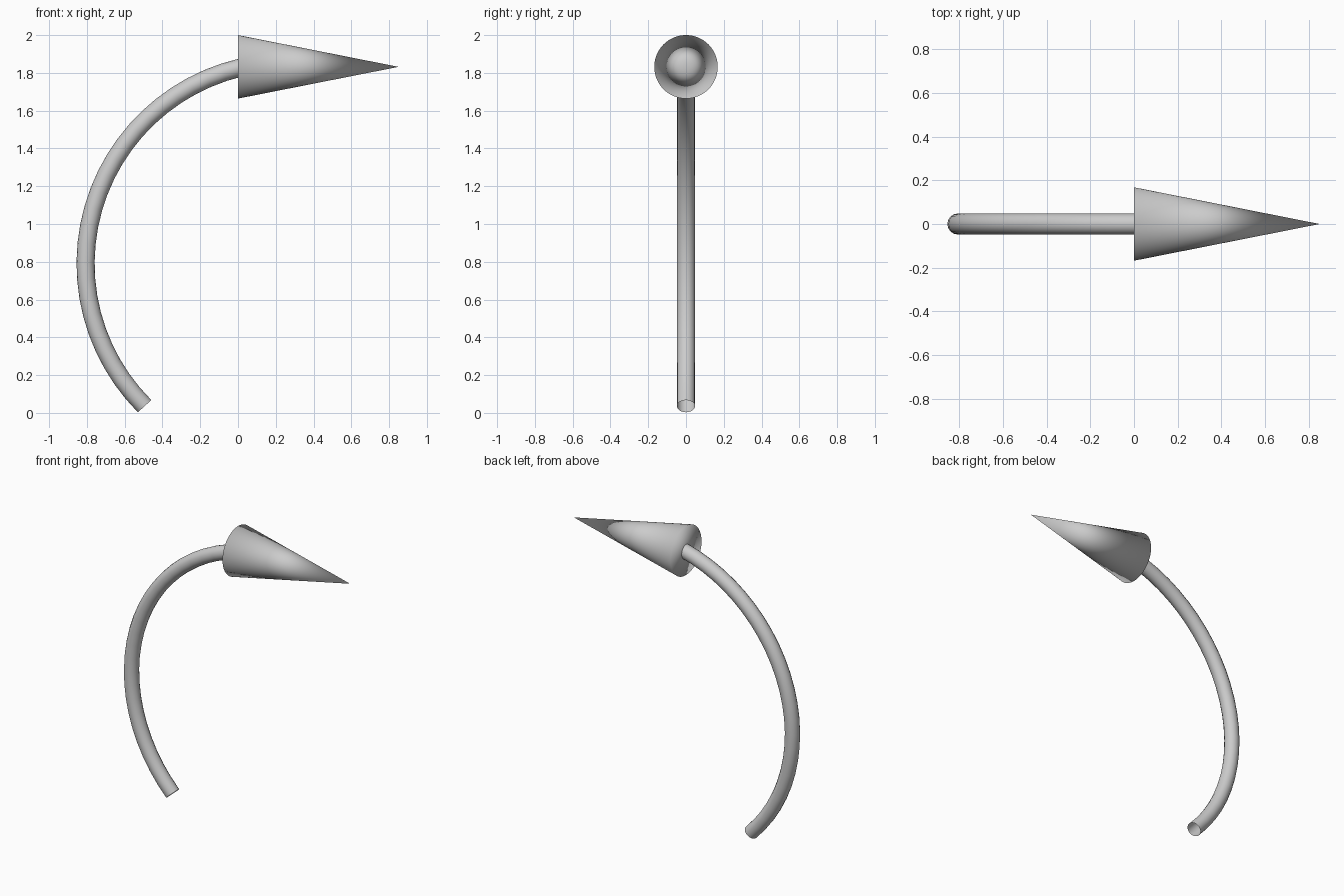
import bpy
from math import cos, sin, radians, pi

default = bpy.data.objects.get("Cube")
if default:
    bpy.data.objects.remove(default, do_unlink=True)

# Single plain grey
grey = bpy.data.materials.new("light_grey")
grey.use_nodes = True
colour = (0.6, 0.6, 0.6, 1)
grey.diffuse_color = colour
grey.node_tree.nodes["Principled BSDF"].inputs["Base Color"].default_value = colour

# Curved shaft: open round tube swept along a circular arc
CENTRE_X, CENTRE_Z, RADIUS = 0.26, 0.79, 1.067
START, END, STEPS = 225, 103, 24
curve = bpy.data.curves.new("curved_shaft", 'CURVE')
curve.dimensions = '3D'
curve.bevel_depth = 0.048
curve.bevel_resolution = 6
spline = curve.splines.new('POLY')
spline.points.add(STEPS)
for i, point in enumerate(spline.points):
    a = radians(START + (END - START) * i / STEPS)
    point.co = (CENTRE_X + RADIUS * cos(a), 0, CENTRE_Z + RADIUS * sin(a), 1)
spline.use_smooth = True
curve.materials.append(grey)
shaft = bpy.data.objects.new("curved_shaft", curve)
bpy.context.collection.objects.link(shaft)

# Arrow head: smooth cone pointing along +x, with a closed base
LENGTH = 0.85
bpy.ops.mesh.primitive_cone_add(vertices=64, radius1=0.168, radius2=0, depth=LENGTH,
                                location=(LENGTH / 2, 0, 1.832), rotation=(0, pi / 2, 0))
head = bpy.context.object
head.name = "arrow_head"
head.data.materials.append(grey)
bpy.ops.object.shade_smooth()
